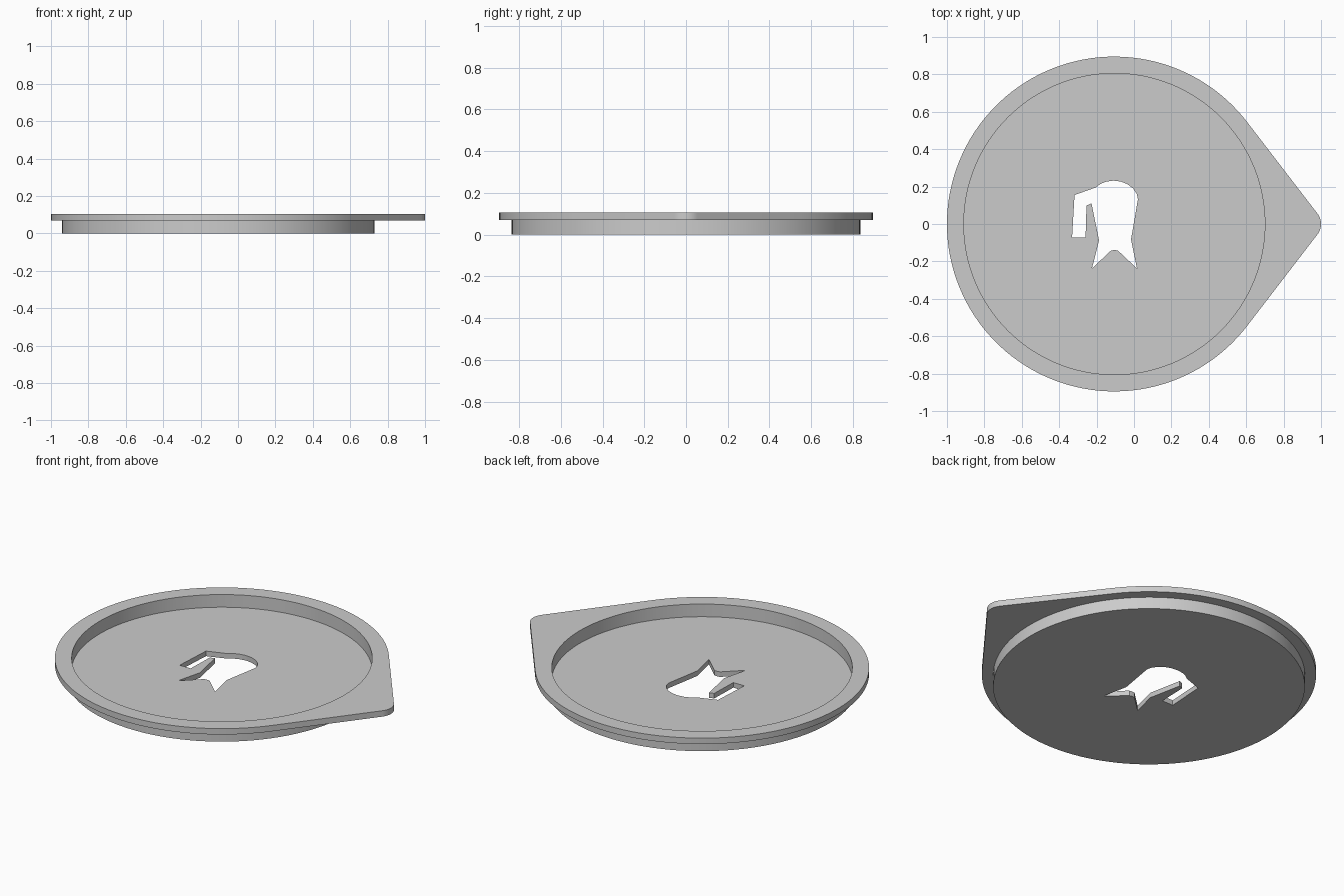
import bpy, bmesh, math
from mathutils import Vector

if "Cube" in bpy.data.objects:
    bpy.data.objects.remove(bpy.data.objects["Cube"])

CX = -0.105                      # centre of the round dish
R_RIM, R_BASE, R_INNER = 0.895, 0.835, 0.805
Z_FLOOR, Z_RIM, Z_TOP = 0.03, 0.07, 0.105
R_TIP = 0.09                     # rounded end of the pointed tab


def arc(cx, r, a0, a1, n):
    return [(cx + r * math.cos(a0 + (a1 - a0) * i / n),
             r * math.sin(a0 + (a1 - a0) * i / n)) for i in range(n + 1)]


def circle(r, n=128):
    return arc(CX, r, 0, 2 * math.pi, n)[:-1]


# teardrop rim outline: big circle and small tip circle joined by tangents
tip_x = 1 - R_TIP
t = math.acos((R_RIM - R_TIP) / (tip_x - CX))
teardrop = arc(CX, R_RIM, t, 2 * math.pi - t, 104) + arc(tip_x, R_TIP, -t, t, 14)

# cut-out in the floor
cutout = [(-.318, .155), (-.205, .195), (-.18, .214), (-.15, .226), (-.11, .232),
          (-.07, .227), (-.035, .213), (-.005, .19), (.015, .16), (.021, .132),
          (-.016, -.083), (.016, -.238), (-.086, -.142), (-.105, -.139), (-.123, -.142),
          (-.225, -.238), (-.187, -.088), (-.227, .11), (-.254, .099),
          (-.259, -.072), (-.331, -.072)]

bm = bmesh.new()


def loop(points, z):
    vs = [bm.verts.new((x, y, z)) for x, y in points]
    es = [bm.edges.new((vs[i - 1], vs[i])) for i in range(len(vs))]
    return vs, es


def wall(a, b):
    for i in range(len(a[0])):
        bm.faces.new((a[0][i - 1], a[0][i], b[0][i], b[0][i - 1]))


def flat(a, b, direction):
    bmesh.ops.triangle_fill(bm, use_beauty=True, edges=a[1] + b[1],
                            normal=Vector((0, 0, direction)))


hole_low, hole_high = loop(cutout, 0), loop(cutout, Z_FLOOR)
base_low, base_high = loop(circle(R_BASE), 0), loop(circle(R_BASE), Z_RIM)
rim_low, rim_high = loop(teardrop, Z_RIM), loop(teardrop, Z_TOP)
in_low, in_high = loop(circle(R_INNER), Z_FLOOR), loop(circle(R_INNER), Z_TOP)

# flat surfaces: underside, rim underside, rim top, dish floor
flat(base_low, hole_low, -1)
flat(rim_low, base_high, -1)
flat(rim_high, in_high, 1)
flat(in_low, hole_high, 1)
# upright surfaces
wall(base_low, base_high)
wall(rim_low, rim_high)
wall(in_low, in_high)
wall(hole_low, hole_high)
bmesh.ops.recalc_face_normals(bm, faces=bm.faces[:])

mesh = bpy.data.meshes.new("dish_lid")
bm.to_mesh(mesh)
bm.free()
lid = bpy.data.objects.new("dish_lid", mesh)
bpy.context.collection.objects.link(lid)

grey = bpy.data.materials.new("light grey")
grey.diffuse_color = (0.6, 0.6, 0.6, 1)
grey.use_nodes = True
grey.node_tree.nodes["Principled BSDF"].inputs["Base Color"].default_value = grey.diffuse_color
mesh.materials.append(grey)

bpy.context.view_layer.objects.active = lid
lid.select_set(True)
bpy.ops.object.shade_smooth_by_angle(angle=math.radians(30))
